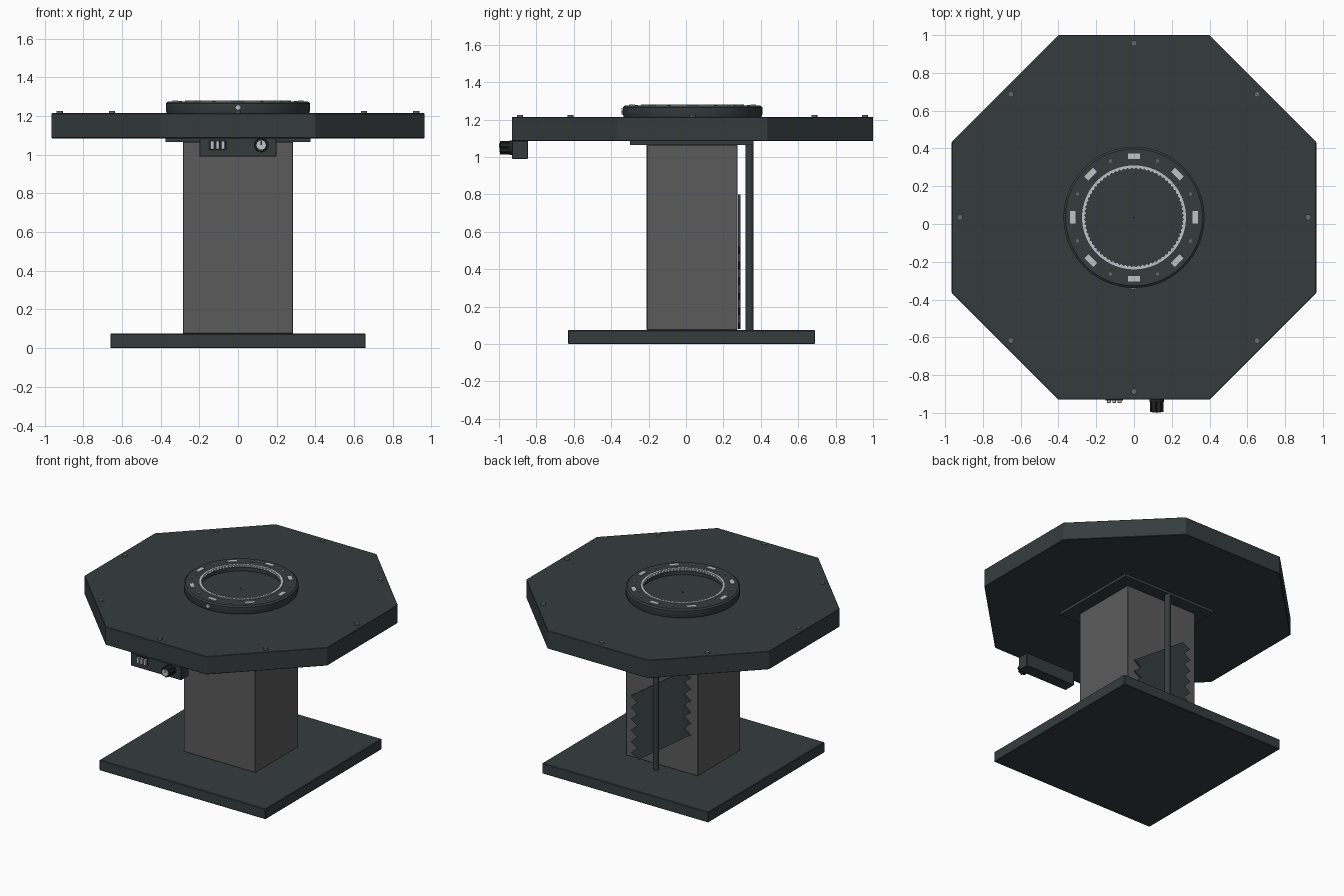
import bpy, bmesh, math
from mathutils import Matrix, Vector

if "Cube" in bpy.data.objects:
    bpy.data.objects.remove(bpy.data.objects["Cube"], do_unlink=True)

CY = 0.035  # y of the turntable axis


def material(name, rgb):
    m = bpy.data.materials.new(name)
    m.use_nodes = True
    m.diffuse_color = (*rgb, 1)
    m.node_tree.nodes["Principled BSDF"].inputs["Base Color"].default_value = (*rgb, 1)
    return m


slate = material("dark slate", (0.036, 0.046, 0.046))
grey = material("column grey", (0.105, 0.105, 0.105))
light = material("light grey", (0.52, 0.55, 0.57))
steel = material("screw grey", (0.13, 0.14, 0.14))
black = material("near black", (0.015, 0.018, 0.018))


def finish(name, bm, mat, bevel=0, smooth=False):
    bmesh.ops.recalc_face_normals(bm, faces=bm.faces)
    me = bpy.data.meshes.new(name)
    bm.to_mesh(me)
    bm.free()
    ob = bpy.data.objects.new(name, me)
    bpy.context.collection.objects.link(ob)
    me.materials.append(mat)
    if bevel:
        mod = ob.modifiers.new("edge", "BEVEL")
        mod.width = bevel
        mod.segments = 1
    if smooth:
        bpy.ops.object.select_all(action="DESELECT")
        ob.select_set(True)
        bpy.context.view_layer.objects.active = ob
        bpy.ops.object.shade_smooth_by_angle(angle=math.radians(35))
    return ob


def box(name, lo, hi, mat, bevel=0):
    lo, hi = Vector(lo), Vector(hi)
    bm = bmesh.new()
    bmesh.ops.create_cube(bm, size=1, matrix=Matrix.Translation((lo + hi) / 2)
                          @ Matrix.Diagonal((*(hi - lo), 1)))
    return finish(name, bm, mat, bevel)


def cylinder(name, pos, r, depth, mat, sides=24, axis="Z", turn=0, bevel=0, smooth=True):
    rot = Matrix.Rotation(math.pi / 2, 4, "X") if axis == "Y" else Matrix()
    bm = bmesh.new()
    bmesh.ops.create_cone(bm, cap_ends=True, segments=sides, radius1=r, radius2=r, depth=depth,
                          matrix=Matrix.Translation(pos) @ rot @ Matrix.Rotation(turn, 4, "Z"))
    return finish(name, bm, mat, bevel, smooth)


def lathe(name, profile, mat, sides=96, knurl=0):
    """Closed (radius, z) profile swept round the turntable axis."""
    bm = bmesh.new()
    rings = []
    for i in range(sides):
        a = math.tau * i / sides
        ring = []
        for j, (r, z) in enumerate(profile):
            if j < 2 and i % 2:
                r += knurl
            ring.append(bm.verts.new((r * math.cos(a), r * math.sin(a) + CY, z)))
        rings.append(ring)
    n = len(profile)
    for i in range(sides):
        a, b = rings[i], rings[(i + 1) % sides]
        for j in range(n):
            k = (j + 1) % n
            bm.faces.new((a[j], b[j], b[k], a[k]))
    return finish(name, bm, mat, smooth=not knurl)


def extrude_profile(name, pts, y0, y1, mat):
    """Flat (x, z) outline given thickness along y."""
    bm = bmesh.new()
    face = bm.faces.new([bm.verts.new((x, y0, z)) for x, z in pts])
    out = bmesh.ops.extrude_face_region(bm, geom=[face])
    moved = [v for v in out["geom"] if isinstance(v, bmesh.types.BMVert)]
    bmesh.ops.translate(bm, verts=moved, vec=(0, y1 - y0, 0))
    return finish(name, bm, mat)


def polar(r, a, z):
    return Vector((r * math.cos(a), CY + r * math.sin(a), z))


# Stand
box("base_plate", (-0.66, -0.63, 0), (0.66, 0.69, 0.075), slate, 0.004)
box("column", (-0.285, -0.21, 0.075), (0.285, 0.275, 1.066), grey, 0.003)
box("mounting_plate", (-0.375, -0.3, 1.065), (0.375, 0.36, 1.086), slate)
cylinder("rear_rod", (0, 0.34, 0.572), 0.021, 0.996, slate)

# Serrated panel on the back of the column, symmetric about its centre
side = [(0.17, 0.08)]
for i in range(6):
    z = 0.11 + 0.082 * i
    side.append((0.235, z))
    if i < 5:
        side.append((0.185, z + 0.045))
outline = side + [(-x, 0.88 - z) for x, z in side]
extrude_profile("serrated_panel", outline, 0.278, 0.291, slate)

# Octagonal table top and its screws
cylinder("table_top", (0, CY, 1.15), 0.965 / math.cos(math.pi / 8), 0.13, slate,
         sides=8, turn=math.pi / 8, bevel=0.003, smooth=False)
for i in range(8):
    cylinder("table_screw", polar(0.922, math.tau * i / 8, 1.219), 0.016, 0.014, steel, 12)

# Turntable with recessed centre
lathe("turntable_ring", [(0.27, 1.21), (0.27, 1.275), (0.362, 1.275), (0.373, 1.266),
                         (0.373, 1.228), (0.366, 1.21)], slate)
cylinder("recess_floor", (0, CY, 1.22), 0.272, 0.016, slate, 64)
cylinder("centre_pin", (0, CY, 1.229), 0.006, 0.004, black, 12)
lathe("knurled_ring", [(0.253, 1.262), (0.253, 1.28), (0.275, 1.28), (0.275, 1.262)],
      light, sides=144, knurl=0.009)
for i in range(8):
    a = math.tau * i / 8
    bm = bmesh.new()
    bmesh.ops.create_cube(bm, size=1, matrix=Matrix.Translation(polar(0.324, a, 1.276))
                          @ Matrix.Rotation(a, 4, "Z") @ Matrix.Diagonal((0.03, 0.066, 0.008, 1)))
    finish("ring_marker", bm, light)
    cylinder("ring_screw", polar(0.324, a + math.pi / 8, 1.2755), 0.009, 0.004, steel, 10)
cylinder("diamond_pointer", (0, CY - 0.375, 1.245), 0.017, 0.012, light, 4, "Y", smooth=False)

# Control box under the front edge
box("control_box", (-0.2, -0.93, 0.99), (0.2, -0.845, 1.087), slate, 0.003)
box("button_panel", (-0.152, -0.934, 1.022), (-0.058, -0.929, 1.078), black)
for x in (-0.133, -0.105, -0.077):
    box("push_button", (x - 0.01, -0.948, 1.028), (x + 0.01, -0.932, 1.072), light, 0.002)

# Fluted knob with a light cap and pointer line
knob = (0.12, 1.05)
cylinder("knob_collar", (knob[0], -0.936, knob[1]), 0.038, 0.014, black, 32, "Y")
fluted = []
for i in range(32):
    r = 0.036 if i % 4 < 2 else 0.031
    a = math.tau * i / 32
    fluted.append((knob[0] + r * math.cos(a), knob[1] + r * math.sin(a)))
extrude_profile("knob_grip", fluted, -0.994, -0.94, black)
cylinder("knob_cap", (knob[0], -0.995, knob[1]), 0.024, 0.006, light, 24, "Y")
box("knob_line", (knob[0] - 0.004, -1.0, knob[1]), (knob[0] + 0.004, -0.996, knob[1] + 0.022), black)
